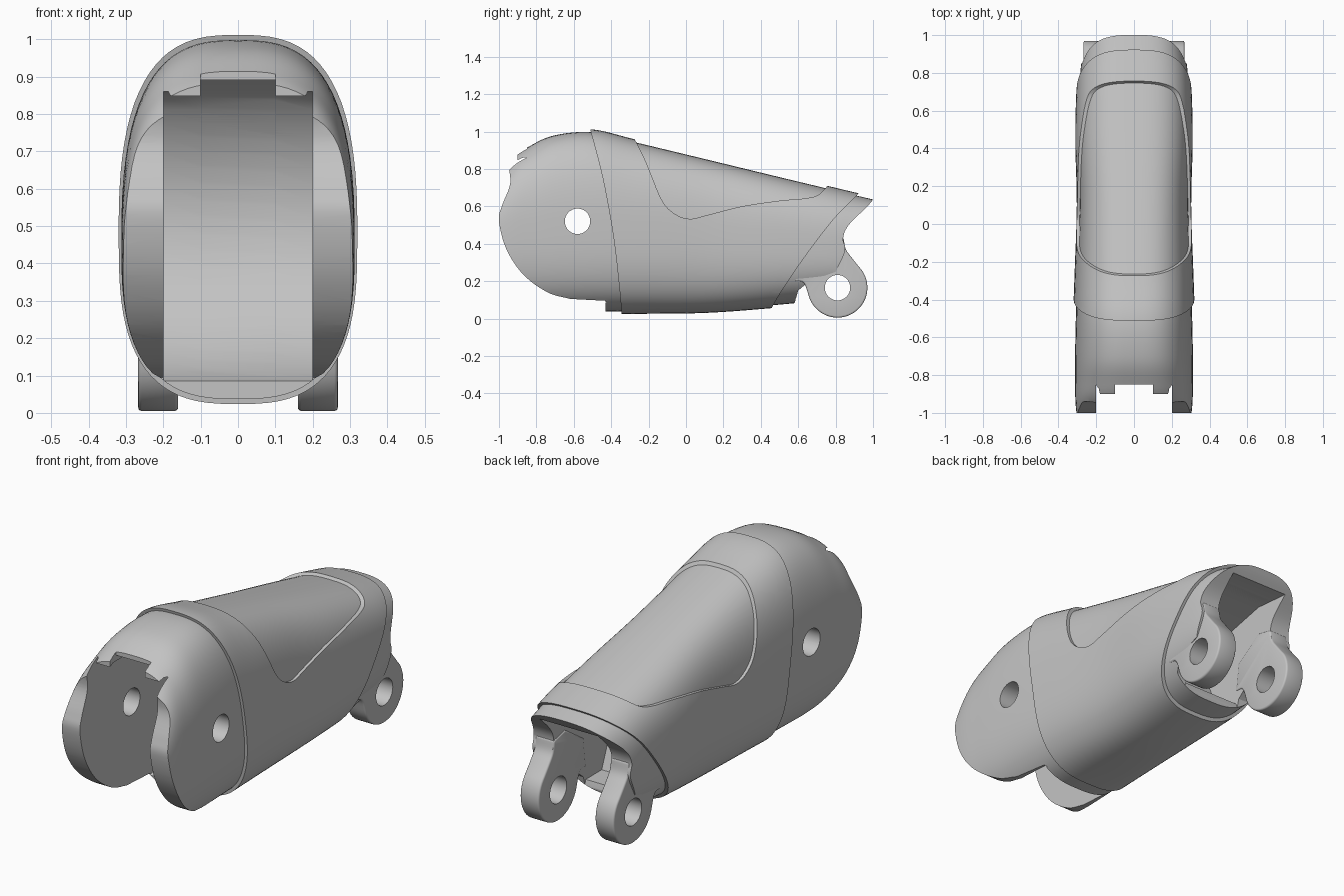
import bpy, bmesh, math
from mathutils import Vector

old = bpy.data.objects.get("Cube")
if old:
    bpy.data.objects.remove(old, do_unlink=True)

grey = bpy.data.materials.new("plain grey")
grey.use_nodes = True
colour = (0.55, 0.55, 0.55, 1)
grey.diffuse_color = colour
grey.node_tree.nodes["Principled BSDF"].inputs["Base Color"].default_value = colour


def smooth(points, steps=6):
    """Catmull-Rom curve through points of any dimension."""
    p = [Vector(q) for q in points]
    p = [p[0] * 2 - p[1]] + p + [p[-1] * 2 - p[-2]]
    out = []
    for i in range(1, len(p) - 2):
        a, b, c, d = p[i - 1:i + 3]
        for k in range(steps):
            t = k / steps
            out.append((b * 2 + (c - a) * t + (a * 2 - b * 5 + c * 4 - d) * t * t
                        + (b * 3 - a - c * 3 + d) * t ** 3) / 2)
    return out + [p[-2]]


def circle(y, z, r, n=64):
    return [(y + r * math.cos(i * math.tau / n), z + r * math.sin(i * math.tau / n))
            for i in range(n)]


def skin(name, rings):
    """Closed solid through equal-length rings of points."""
    bm = bmesh.new()
    rows = [[bm.verts.new(v) for v in ring] for ring in rings]
    for a, b in zip(rows, rows[1:]):
        for i in range(len(a)):
            j = (i + 1) % len(a)
            bm.faces.new((a[i], a[j], b[j], b[i]))
    bm.faces.new(rows[0])
    bm.faces.new(rows[-1])
    bmesh.ops.recalc_face_normals(bm, faces=bm.faces)
    mesh = bpy.data.meshes.new(name)
    bm.to_mesh(mesh)
    bm.free()
    obj = bpy.data.objects.new(name, mesh)
    bpy.context.collection.objects.link(obj)
    mesh.materials.append(grey)
    return obj


def prism(name, profile, x0, x1):
    """Side profile (y, z) extruded along x."""
    return skin(name, [[(x, q[0], q[1]) for q in profile] for x in (x0, x1)])


def cutter(profile, half):
    obj = prism("cutter", profile, -half, half)
    obj.hide_render = True
    cutters.append(obj)
    return obj


def boolean(obj, tool, operation="DIFFERENCE"):
    m = obj.modifiers.new("cut", "BOOLEAN")
    m.operation, m.solver, m.object = operation, "EXACT", tool


def finish(obj):
    bpy.ops.object.select_all(action="DESELECT")
    obj.select_set(True)
    bpy.context.view_layer.objects.active = obj
    bpy.ops.object.convert(target="MESH")
    bpy.ops.object.shade_smooth_by_angle(angle=math.radians(32))


cutters = []

# Stations along the limb: y, bottom, top, half width
stations = smooth([
    (-1.05, .03, .66, .30), (-.94, .03, .845, .31), (-.83, .03, .925, .312),
    (-.7, .03, .98, .312), (-.5, .035, .996, .308), (-.27, .04, .942, .3),
    (.1, .045, .853, .288), (.45, .07, .768, .296), (.75, .1, .696, .288),
    (.9, .12, .66, .272), (1.05, .14, .625, .25)])


def limb(name, grow):
    rings = []
    for y, bottom, top, half in stations:
        mid = .45 - .08 * max(0, y)
        ring = []
        for i in range(80):
            a = i * math.tau / 80
            c, s = math.cos(a), math.sin(a)
            reach = top - mid if s > 0 else mid - bottom
            ring.append((math.copysign(abs(c) ** (2 / 2.8), c) * (half + grow), y,
                         mid + math.copysign(abs(s) ** (2 / 2.8), s) * (reach + grow)))
        rings.append(ring)
    return skin(name, rings)


# Inner body trimmed to its side outline
body = limb("inner_body", 0)
front_edge = smooth([(-.62, .105), (-.74, .14), (-.87, .235), (-.96, .37), (-1, .52),
                     (-.985, .6), (-.945, .7), (-.94, .76), (-.955, .83)])
rear_edge = smooth([(1, .635), (.965, .595), (.87, .5), (.84, .43), (.85, .36), (.8, .25)])
outline = ([(-.43, -.1), (-.43, .095)] + front_edge + [(-.955, 1.2), (1.12, 1.2)]
           + rear_edge + [(.66, .2), (.6, .15), (.58, .08), (.58, -.1)])
boolean(body, cutter(outline, .5), "INTERSECT")

# Outer sleeve with slanted seams and the scooped top window
sleeve = limb("outer_sleeve", .015)
front_seam = smooth([(-.343, -.1), (-.345, .03), (-.36, .2), (-.39, .45), (-.445, .75),
                     (-.512, 1.01), (-.54, 1.12)])
window = smooth([(-.28, .97), (-.215, .84), (-.13, .635), (-.06, .56), (.02, .533),
                 (.12, .555), (.3, .6), (.5, .63), (.64, .643), (.71, .663), (.775, .73)])
rear_seam = smooth([(1.01, .79), (.925, .672), (.78, .52), (.6, .28), (.46, .06), (.4, -.1)])
boolean(sleeve, cutter(front_seam + [(-.3, 1.12)] + window + [(.8, .9)] + rear_seam, .5),
        "INTERSECT")

# Front joint slot with stepped roof edge, and the rear cavity
hollows = []
for half, roof, lip in ((.2, .86, -.9), (.1, .9, -.85)):
    slot = [(y, min(z, roof)) for y, z in circle(-.58, .52, .46)]
    hollows.append(cutter(slot, half))
    hollows.append(cutter([(-1.2, .3), (lip, .3), (lip, 1.2), (-1.2, 1.2)], half))
hollows.append(cutter([(.3, .5), (.75, .6), (1.1, .57), (1.1, -.1), (.64, -.1),
                       (.58, .13), (.45, .13)], .165))
for part in (body, sleeve):
    for hollow in hollows:
        boolean(part, hollow)
boolean(body, cutter(circle(-.58, .52, .068, 40), .6))

# Rear joint ears, mirrored left and right
arc = [(.81 + .16 * math.cos(math.radians(a)), .165 + .16 * math.sin(math.radians(a)))
       for a in range(-160, 50, 6)]
ear_profile = (smooth([(.58, .2), (.63, .19), (.66, .11)], 5)[:-1] + arc
               + smooth([(.89, .32), (.855, .37), (.842, .43)], 5) + [(.75, .45), (.6, .35)])
ear_hole = cutter(circle(.81, .165, .068, 40), .6)
for side, sign in (("left", 1), ("right", -1)):
    ear = prism(side + "_rear_ear", ear_profile, sign * .16, sign * .267)
    bevel = ear.modifiers.new("rounded rim", "BEVEL")
    bevel.width, bevel.segments, bevel.angle_limit = .014, 3, math.radians(50)
    boolean(ear, ear_hole)
    finish(ear)

finish(body)
finish(sleeve)
for tool in cutters:
    bpy.data.objects.remove(tool, do_unlink=True)
